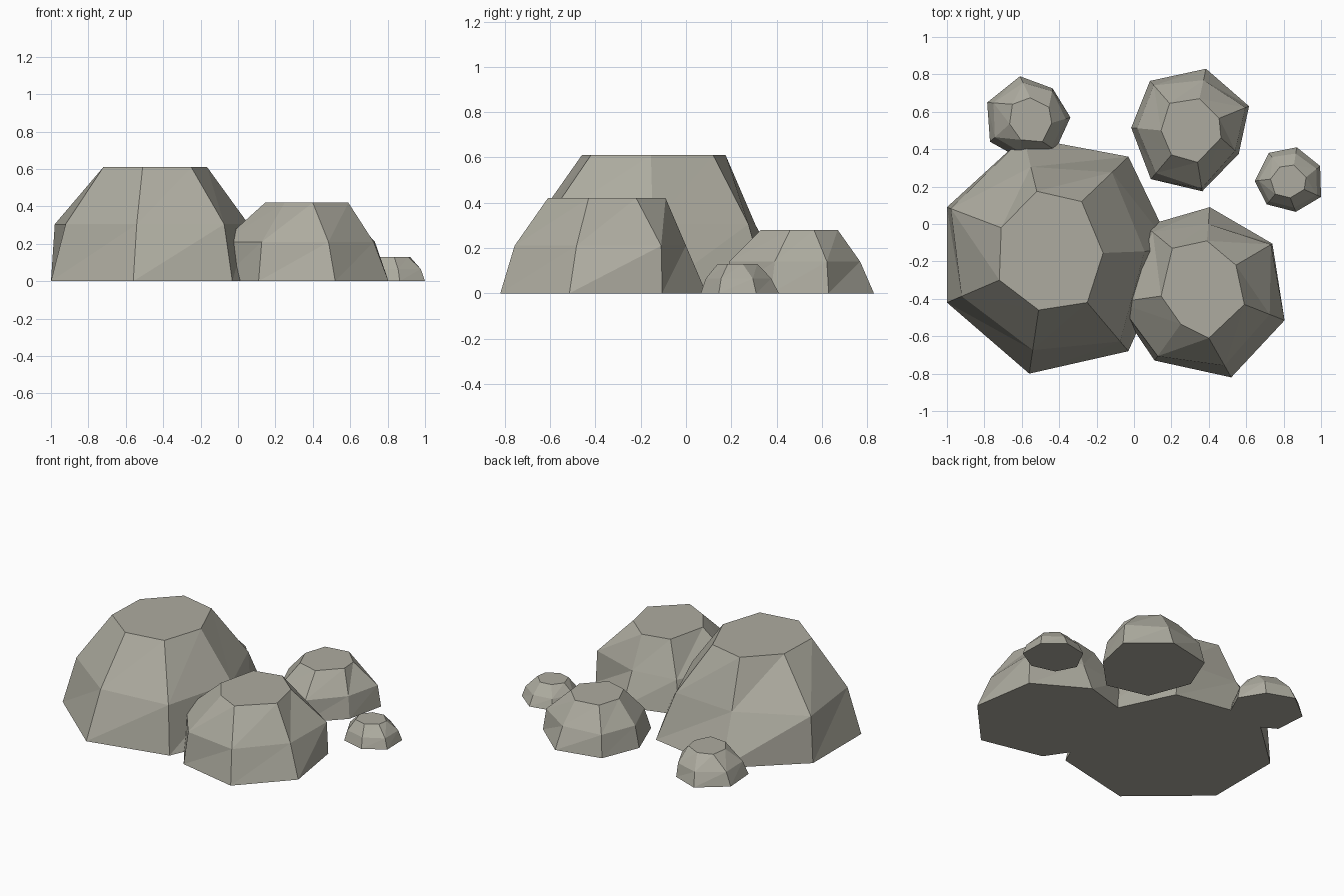
import bpy, bmesh

stone = bpy.data.materials.new("stone")
stone.diffuse_color = (0.42, 0.41, 0.35, 1)


def rock(name, height, base, top, bulge):
    """Seven-sided faceted boulder: base ring, shoulder ring at half height, flat top.
    Rings run clockwise; bulge sets each shoulder point between top (0) and base (1)."""
    shoulder = [(t[0] + (b[0] - t[0]) * k, t[1] + (b[1] - t[1]) * k)
                for b, t, k in zip(base, top, bulge)]
    bm = bmesh.new()
    rings = [[bm.verts.new((x, y, z)) for x, y in ring]
             for ring, z in ((base, 0), (shoulder, height / 2), (top, height))]
    n = len(base)
    for low, high in zip(rings, rings[1:]):
        for i in range(n):
            j = (i + 1) % n
            bm.faces.new((low[j], low[i], high[i]))
            bm.faces.new((low[j], high[i], high[j]))
    bm.faces.new(rings[0])
    bm.faces.new(rings[2][::-1])
    bmesh.ops.recalc_face_normals(bm, faces=bm.faces)
    mesh = bpy.data.meshes.new(name)
    bm.to_mesh(mesh)
    bm.free()
    mesh.materials.append(stone)
    bpy.context.collection.objects.link(bpy.data.objects.new(name, mesh))


# Largest boulder
rock("large_rock", 0.61,
     [(-1, .09), (-.59, .465), (-.03, .36), (.21, -.14), (-.03, -.68), (-.56, -.8), (-1, -.42)],
     [(-.71, -.02), (-.52, .175), (-.28, .12), (-.165, -.155), (-.25, -.42), (-.51, -.46), (-.72, -.3)],
     [.93, .45, .65, .59, .8, .63, .72])

# Second boulder, front right
rock("medium_rock", 0.42,
     [(.405, .09), (.74, -.105), (.805, -.515), (.52, -.82), (.11, -.73), (-.1, -.42), (.06, -.01)],
     [(.39, -.09), (.545, -.22), (.59, -.43), (.4, -.61), (.25, -.535), (.145, -.385), (.205, -.13)],
     [.5, .96, .63, .7, .88, .95, .72])

# Third boulder, back right
rock("back_rock", 0.28,
     [(.085, .765), (.385, .83), (.615, .63), (.56, .375), (.365, .175), (.09, .24), (-.015, .515)],
     [(.19, .645), (.35, .67), (.455, .565), (.465, .46), (.34, .33), (.2, .37), (.145, .5)],
     [.8, .62, .88, .8, .9, .75, .8])

# Pebble, back left
rock("left_pebble", 0.175,
     [(-.61, .79), (-.435, .725), (-.34, .57), (-.42, .395), (-.6, .345), (-.77, .44), (-.785, .65)],
     [(-.555, .675), (-.455, .625), (-.44, .54), (-.49, .44), (-.605, .45), (-.665, .535), (-.65, .64)],
     [.7, .85, .75, .7, .65, .75, .75])

# Smallest pebble, far right
rock("right_pebble", 0.13,
     [(.72, .38), (.87, .41), (.995, .31), (1, .145), (.865, .065), (.71, .105), (.645, .23)],
     [(.78, .305), (.855, .315), (.92, .25), (.91, .185), (.835, .14), (.755, .16), (.73, .24)],
     [.7, .65, .75, .75, .7, .7, .75])
